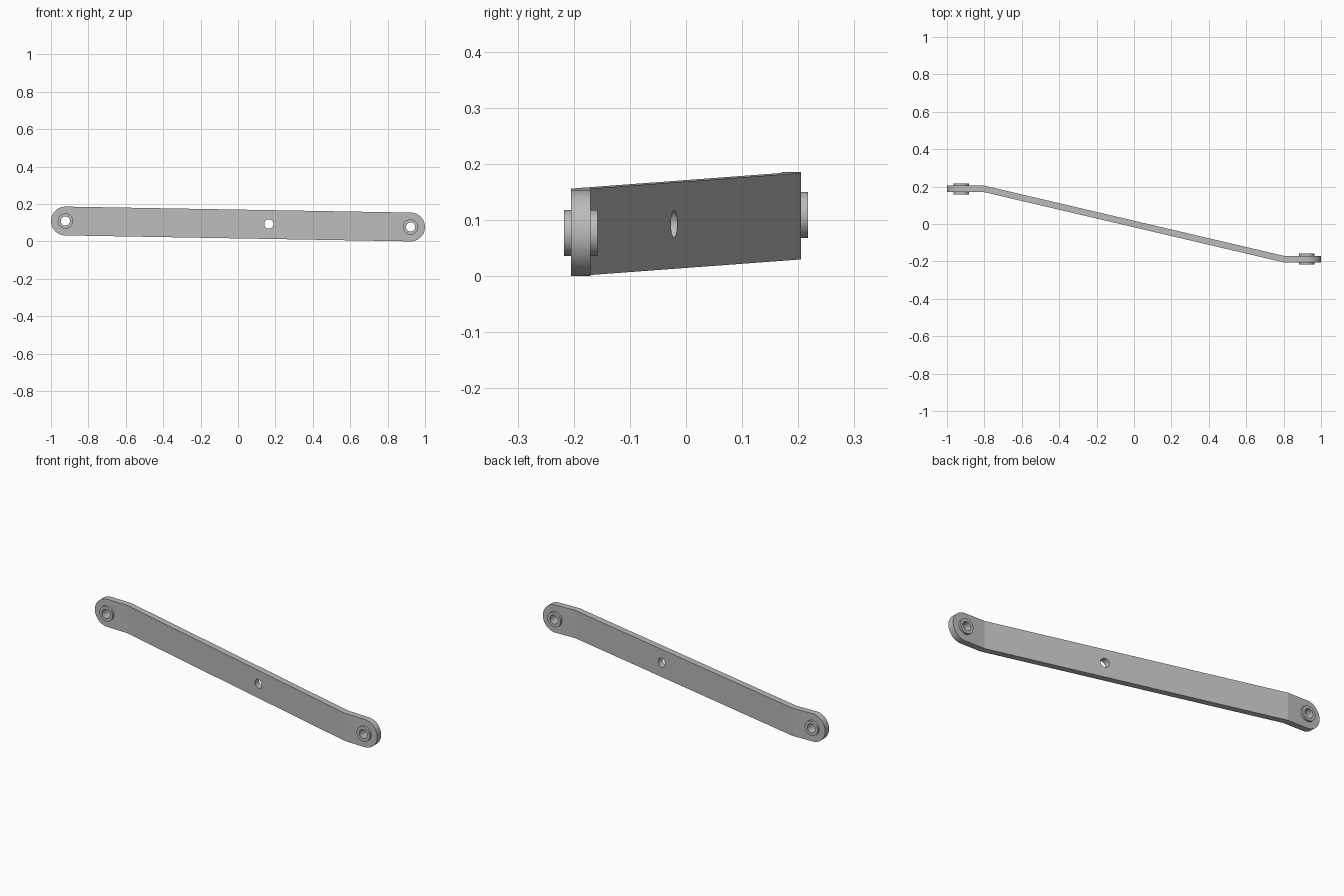
import bpy, bmesh, math
from mathutils import Vector

if "Cube" in bpy.data.objects:
    bpy.data.objects.remove(bpy.data.objects["Cube"], do_unlink=True)

END_R = 0.077        # rounded end radius
BEND_X = 0.8         # where the strap bends
OFFSET = 0.1875      # sideways offset of each end
THICK = 0.035
BUSH_R, HOLE_R, BUSH_LEN = 0.041, 0.0245, 0.06
ENDS = {"right": Vector((-0.923, OFFSET, 0.109)),
        "left": Vector((0.923, -OFFSET, 0.077))}

steel = bpy.data.materials.new("grey_steel")
steel.use_nodes = True
steel.diffuse_color = (0.5, 0.5, 0.5, 1)
steel.node_tree.nodes["Principled BSDF"].inputs["Base Color"].default_value = (0.5, 0.5, 0.5, 1)


def make_object(name, bm):
    bmesh.ops.recalc_face_normals(bm, faces=bm.faces)
    mesh = bpy.data.meshes.new(name)
    bm.to_mesh(mesh)
    bm.free()
    mesh.materials.append(steel)
    obj = bpy.data.objects.new(name, mesh)
    bpy.context.collection.objects.link(obj)
    return obj


def activate(obj):
    bpy.ops.object.select_all(action='DESELECT')
    obj.select_set(True)
    bpy.context.view_layer.objects.active = obj


def smooth(obj):
    activate(obj)
    bpy.ops.object.shade_smooth_by_angle(angle=math.radians(30))


def tube(name, centre, inner, outer, length, steps=40):
    """Ring of rectangular section, or a solid rod, along y."""
    bm = bmesh.new()
    h = length / 2
    section = [(inner, -h), (outer, -h), (outer, h), (inner, h)]
    verts = [bm.verts.new(centre + Vector((r, y, 0))) for r, y in section]
    edges = [bm.edges.new((verts[i], verts[(i + 1) % 4])) for i in range(4)]
    bmesh.ops.spin(bm, geom=verts + edges, cent=centre, axis=(0, 1, 0),
                   angle=math.tau, steps=steps, use_duplicate=False)
    bmesh.ops.remove_doubles(bm, verts=bm.verts, dist=1e-5)
    return make_object(name, bm)


def rod(name, centre, radius, length, steps=40):
    bm = bmesh.new()
    ring = [bm.verts.new(centre + Vector((radius * math.cos(math.tau * i / steps), -length / 2,
                                          radius * math.sin(math.tau * i / steps))))
            for i in range(steps)]
    face = bm.faces.new(ring)
    grown = bmesh.ops.extrude_face_region(bm, geom=[face])["geom"]
    bmesh.ops.translate(bm, vec=(0, length, 0),
                        verts=[v for v in grown if isinstance(v, bmesh.types.BMVert)])
    return make_object(name, bm)


# Strap: capsule plate, cut at the bends and offset sideways
bm = bmesh.new()
outline = []
for centre, start in ((ENDS["left"], -math.pi / 2), (ENDS["right"], math.pi / 2)):
    for i in range(25):
        a = start + math.pi * i / 24
        outline.append(bm.verts.new((centre.x + END_R * math.cos(a), -THICK / 2,
                                     centre.z + END_R * math.sin(a))))
plate = bm.faces.new(outline)
grown = bmesh.ops.extrude_face_region(bm, geom=[plate])["geom"]
bmesh.ops.translate(bm, vec=(0, THICK, 0),
                    verts=[v for v in grown if isinstance(v, bmesh.types.BMVert)])
for x in (-BEND_X, BEND_X):
    bmesh.ops.bisect_plane(bm, geom=bm.verts[:] + bm.edges[:] + bm.faces[:],
                           plane_co=(x, 0, 0), plane_no=(1, 0, 0))
for v in bm.verts:
    v.co.y -= OFFSET * max(-1, min(1, v.co.x / BEND_X))
strap = make_object("strap", bm)

# Holes through the strap: one off-centre, one for each bushing
holes = [(Vector((0.165, -0.039, 0.093)), HOLE_R)]
holes += [(c, BUSH_R - 0.002) for c in ENDS.values()]
for centre, radius in holes:
    cutter = rod("hole_cutter", centre, radius, 0.2)
    cutter.hide_render = True
    activate(strap)
    mod = strap.modifiers.new("hole", 'BOOLEAN')
    mod.operation, mod.solver, mod.object = 'DIFFERENCE', 'EXACT', cutter
    bpy.ops.object.modifier_apply(modifier=mod.name)
    bpy.data.objects.remove(cutter, do_unlink=True)
# Smooth only the curved rims, so the bends stay crisp
activate(strap)
bpy.ops.object.shade_smooth_by_angle(angle=math.radians(10))

# Bushings in both ends
for side, centre in ENDS.items():
    smooth(tube(side + "_bushing", centre, HOLE_R, BUSH_R, BUSH_LEN))
